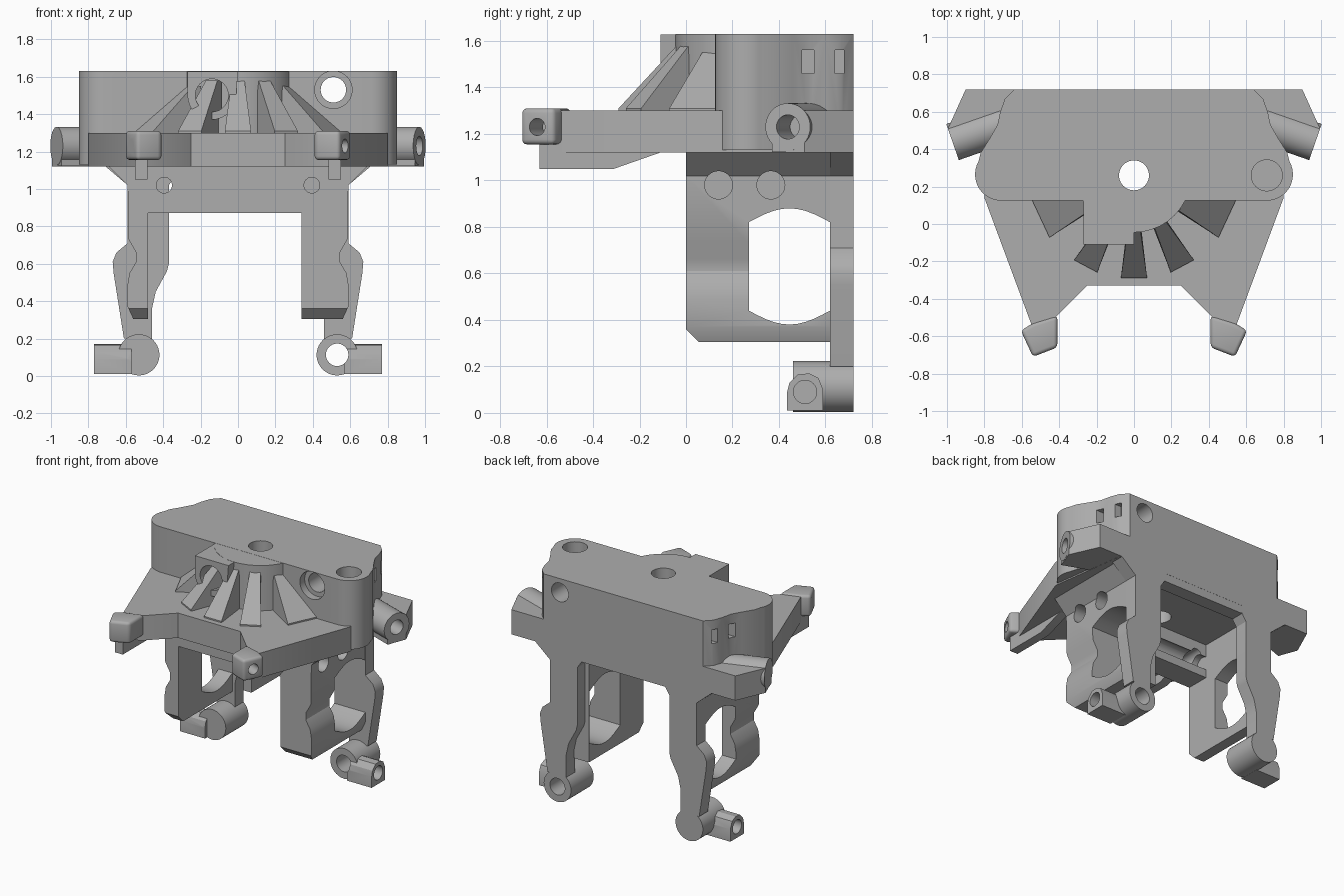
import bpy, bmesh, math
from mathutils import Matrix, Vector

if "Cube" in bpy.data.objects:
    bpy.data.objects.remove(bpy.data.objects["Cube"], do_unlink=True)

grey = bpy.data.materials.new("plain grey")
grey.use_nodes = True
grey.diffuse_color = (0.42, 0.42, 0.42, 1)
grey.node_tree.nodes["Principled BSDF"].inputs["Base Color"].default_value = (0.42, 0.42, 0.42, 1)


def finish(name, bm):
    bmesh.ops.recalc_face_normals(bm, faces=bm.faces)
    mesh = bpy.data.meshes.new(name)
    bm.to_mesh(mesh)
    bm.free()
    mesh.materials.append(grey)
    ob = bpy.data.objects.new(name, mesh)
    bpy.context.collection.objects.link(ob)
    return ob


def prism(name, pts, axis, lo, hi, side=1):
    """Extrude a 2D outline along an axis; side=-1 mirrors it in x."""
    put = {"x": lambda p, t: (t, p[0], p[1]),
           "y": lambda p, t: (p[0], t, p[1]),
           "z": lambda p, t: (p[0], p[1], t)}[axis]
    bm = bmesh.new()
    low, top = [[bm.verts.new(put(p, t)) for p in pts] for t in (lo, hi)]
    bm.faces.new(low)
    bm.faces.new(top)
    for i in range(len(pts)):
        j = (i + 1) % len(pts)
        bm.faces.new((low[i], low[j], top[j], top[i]))
    for v in bm.verts:
        v.co.x *= side
    return finish(name, bm)


def box(name, x, y, z, side=1):
    return prism(name, [(x[0], y[0]), (x[1], y[0]), (x[1], y[1]), (x[0], y[1])], "z", *z, side)


def rod(name, start, end, r, side=1):
    """Cylinder between two points."""
    a, b = Vector(start), Vector(end)
    turn = (b - a).to_track_quat("Z", "Y").to_matrix().to_4x4()
    bm = bmesh.new()
    bmesh.ops.create_cone(bm, cap_ends=True, segments=40, radius1=r, radius2=r,
                          depth=(b - a).length, matrix=Matrix.Translation((a + b) / 2) @ turn)
    for v in bm.verts:
        v.co.x *= side
    return finish(name, bm)


def cut(ob, *cutters):
    for c in cutters:
        mod = ob.modifiers.new("cut", "BOOLEAN")
        mod.operation, mod.solver, mod.object = "DIFFERENCE", "EXACT", c
        bpy.context.view_layer.objects.active = ob
        bpy.ops.object.modifier_apply(modifier=mod.name)
        bpy.data.objects.remove(c, do_unlink=True)


def centre_bore():
    return rod("bore", (0, 0.26, 0.8), (0, 0.26, 1.8), 0.08)


# Upper block with rounded ends and waisted back corners
half = [(0.64, 0.72), (0.69, 0.67), (0.715, 0.6), (0.73, 0.53), (0.77, 0.46), (0.82, 0.38)]
half += [(0.71 + 0.14 * math.cos(math.radians(a)), 0.265 + 0.14 * math.sin(math.radians(a)))
         for a in range(30, -91, -10)]
block = prism("upper_block", half + [(-x, y) for x, y in reversed(half)], "z", 1.13, 1.63)
cut(block, centre_bore())
for s in (1, -1):
    cut(block,
        rod("top_pocket", (0.71, 0.26, 1.5), (0.71, 0.26, 1.8), 0.083, s),
        rod("through_hole", (0.51, 0, 1.53), (0.51, 0.9, 1.53), 0.068, s),
        rod("counterbore", (0.51, 0, 1.53), (0.51, 0.18, 1.53), 0.1, s),
        box("slot", (0.67, 0.9), (0.5, 0.55), (1.46, 1.56), s),
        box("slot", (0.65, 0.9), (0.64, 0.68), (1.46, 1.56), s))

# Central round hub and the front boss with its blind bore
hub = rod("hub", (0, 0.26, 1.25), (0, 0.26, 1.629), 0.305)
cut(hub, centre_bore(), rod("bore", (-0.14, -0.3, 1.5), (-0.14, 0.1, 1.5), 0.088))
boss_pts = [(0, 1.628), (-0.27, 1.628)]
boss_pts += [(-0.14 - 0.13 * math.cos(math.pi * i / 16), 1.5 - 0.13 * math.sin(math.pi * i / 16))
             for i in range(17)]
boss = prism("front_boss", boss_pts, "y", -0.11, 0.14)
cut(boss, rod("bore", (-0.14, -0.3, 1.5), (-0.14, 0.1, 1.5), 0.088))

# Radiating ribs around the hub
for angle, outer, inner, top in ((0, 0.07, 0.035, 1.58), (28, 0.07, 0.035, 1.58), (-28, 0.07, 0.035, 1.58),
                                 (65, 0.11, 0.07, 1.55), (-65, 0.11, 0.07, 1.55)):
    rib = prism("hub_rib", [(-0.25, 1.28), (-0.55, 1.28), (-0.55, 1.31), (-0.3, top), (-0.25, top)], "x", -1, 1)
    for v in rib.data.vertices:
        v.co.x *= outer if v.co.y < -0.5 else inner
    rib.data.transform(Matrix.Translation((0, 0.26, 0)) @ Matrix.Rotation(math.radians(angle), 4, "Z"))

# Deck plate tapering to two front arms
side_pts = [(0.72, 0.71), (0.8, 0.14), (0.54, -0.56), (0.42, -0.5), (0.25, -0.33)]
deck = prism("deck", side_pts + [(-x, y) for x, y in reversed(side_pts)], "z", 1.12, 1.30)
cut(deck, centre_bore())

for s in (1, -1):
    # Rear corner ears: wedge body plus a round bored end
    wedge = prism("rear_ear", [(0.6, 0.72), (0.9, 0.72), (0.995, 0.51), (0.965, 0.43), (0.7, 0.5)],
                  "z", 1.121, 1.30, s)
    pad = prism("rear_ear_pad", [(0.7, 0.46), (0.945, 0.37), (0.99, 0.505), (0.74, 0.6)], "z", 1.122, 1.24, s)
    barrel = rod("rear_ear_barrel", (0.62, 0.56, 1.23), (0.97, 0.438, 1.23), 0.102, s)
    for part in (wedge, pad, barrel):
        cut(part, rod("bore", (0.8, 0.497, 1.23), (1.1, 0.393, 1.23), 0.052, s))

    # Front arm lugs with side bores
    lug = prism("front_lug", [(0.41, -0.49), (0.41, -0.66), (0.54, -0.71), (0.605, -0.57), (0.54, -0.53)],
                "z", 1.155, 1.31, s)
    bevel = lug.modifiers.new("round", "BEVEL")
    bevel.width, bevel.segments = 0.02, 3
    bpy.context.view_layer.objects.active = lug
    bpy.ops.object.modifier_apply(modifier="round")
    cut(lug, rod("bore", (0.42, -0.58, 1.23), (0.75, -0.71, 1.23), 0.037, s))
    prism("under_rib", [(-0.63, 1.17), (-0.63, 1.05), (-0.31, 1.05), (-0.11, 1.12), (-0.11, 1.17)],
          "x", 0.485, 0.55, s)

    # Rear legs, part of the back wall
    prism("rear_leg", [(0.33, 1.13), (0.72, 1.13), (0.59, 1.02), (0.59, 0.71), (0.65, 0.66), (0.67, 0.61),
                       (0.665, 0.55), (0.61, 0.2), (0.46, 0.19), (0.46, 0.36), (0.44, 0.45), (0.38, 0.56),
                       (0.37, 0.6), (0.37, 1.02), (0.33, 1.08)], "y", 0.62, 0.72, s)

    # Feet: lengthwise tube and a sideways tube
    foot = rod("foot_tube", (0.53, 0.46, 0.113), (0.53, 0.72, 0.113), 0.11, s)
    cut(foot, rod("bore", (0.53, 0.3, 0.113), (0.53, 0.9, 0.113), 0.06, s))
    arm = prism("foot_side_arm", [(0.435, 0.01), (0.59, 0.01), (0.59, 0.1), (0.57, 0.15), (0.53, 0.17),
                                  (0.48, 0.165), (0.445, 0.13), (0.435, 0.09)], "x", 0.57, 0.77, s)
    cut(arm, rod("bore", (0.66, 0.512, 0.09), (0.9, 0.512, 0.09), 0.05, s),
        rod("bore", (0.53, 0.3, 0.113), (0.53, 0.9, 0.113), 0.06, s))

    # Side brackets: waved outer wall, the left one much thicker
    inner = 0.34 if s > 0 else 0.48
    bracket = prism("side_bracket", [(inner, 1.13), (0.7, 1.13), (0.59, 1.02), (0.585, 0.73), (0.545, 0.66),
                                     (0.545, 0.61), (0.58, 0.55), (0.59, 0.49), (0.59, 0.37), (0.56, 0.305),
                                     (inner, 0.305)], "y", 0, 0.63, s)
    arch = [(0.27 + 0.035 * i, 0.82 + 0.06 * math.sin(math.pi * i / 10)) for i in range(11)]
    sill = [(y, 1.26 - z) for y, z in reversed(arch)]
    cut(bracket,
        prism("window", arch + sill, "x", 0.1, 0.9, s),
        prism("toe_chamfer", [(-0.1, 0.46), (-0.1, 0.2), (0.16, 0.2)], "x", 0.1, 0.9, s),
        rod("hole", (0.1, 0.14, 0.98), (0.9, 0.14, 0.98), 0.06, s),
        rod("hole", (0.1, 0.365, 0.98), (0.9, 0.365, 0.98), 0.06, s),
        rod("hole", (0.395, -0.1, 1.02), (0.395, 0.2, 1.02), 0.042, s))

# Cross wall under the deck and the lower edge of the back wall
cross = box("cross_wall", (-0.5, 0.5), (0.001, 0.175), (0.87, 1.13))
cut(cross, rod("hole", (-0.9, 0.14, 0.98), (0.9, 0.14, 0.98), 0.06),
    rod("hole", (0.395, -0.1, 1.02), (0.395, 0.3, 1.02), 0.042),
    rod("hole", (-0.395, -0.1, 1.02), (-0.395, 0.3, 1.02), 0.042))
box("back_wall_edge", (-0.36, 0.36), (0.62, 0.719), (1.07, 1.14))

# Smooth the round surfaces, keep edges sharp
for ob in bpy.context.collection.objects:
    if ob.type == "MESH" and ob.data.materials and ob.data.materials[0] == grey:
        bpy.ops.object.select_all(action="DESELECT")
        ob.select_set(True)
        bpy.context.view_layer.objects.active = ob
        bpy.ops.object.shade_smooth_by_angle(angle=math.radians(30))
